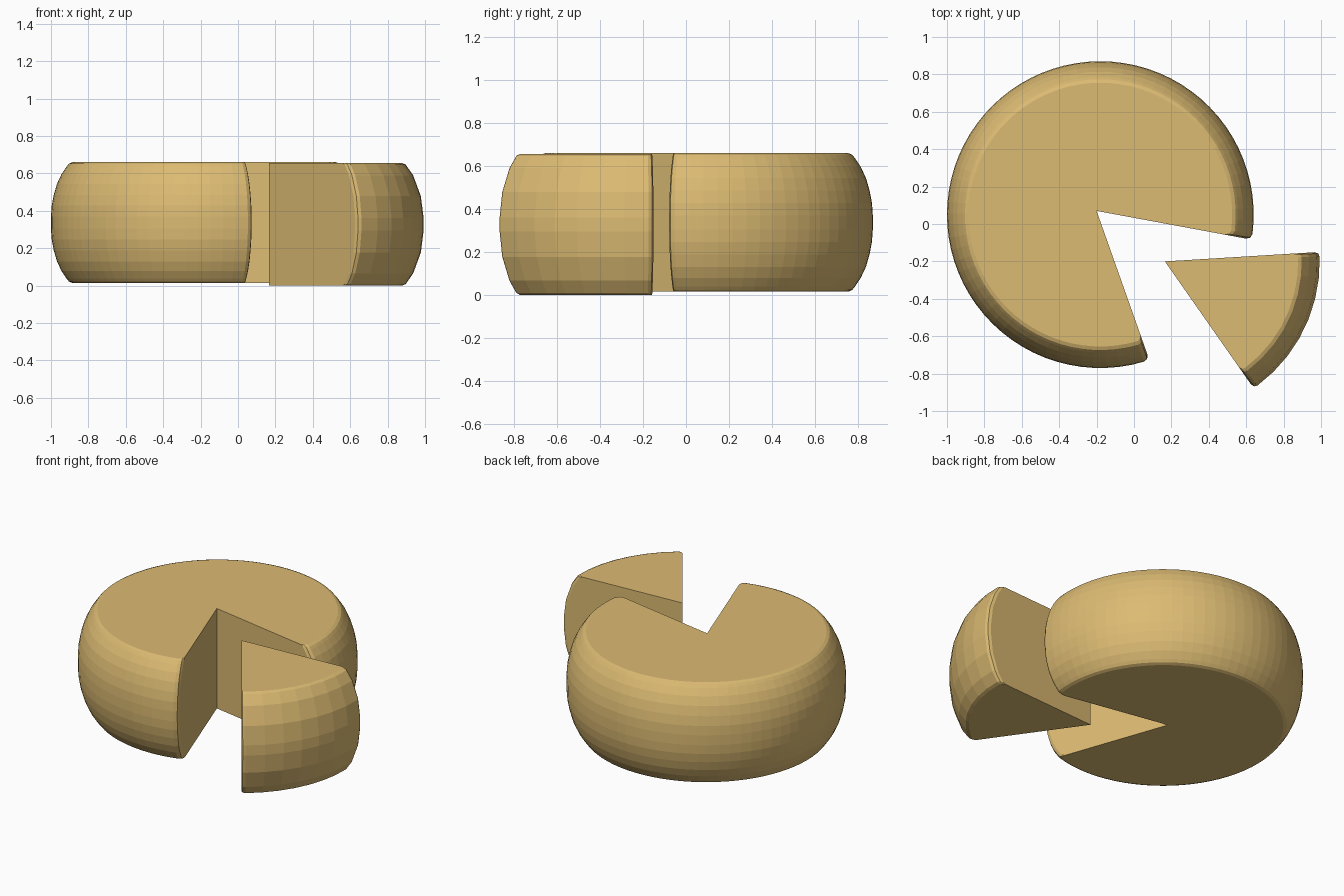
import bpy, bmesh, math
from mathutils import Vector

if "Cube" in bpy.data.objects:
    bpy.data.objects.remove(bpy.data.objects["Cube"])

# One flat colour for the whole cheese
mat = bpy.data.materials.new("cheese_tan")
mat.diffuse_color = (0.716, 0.497, 0.171, 1)
mat.use_nodes = True
mat.node_tree.nodes["Principled BSDF"].inputs["Base Color"].default_value = mat.diffuse_color

# Half profile: (radius below maximum, height fraction from middle to top)
HALF = [(0.0, 0.1), (0.004, 0.28), (0.015, 0.46), (0.032, 0.64),
        (0.056, 0.80), (0.083, 0.925), (0.096, 0.975), (0.115, 1.0)]


def profile(z0, z1, radius, rows):
    """Bulging side from the bottom rim to the top rim."""
    mid, half = (z0 + z1) / 2, (z1 - z0) / 2
    pts = [(radius - d, f) for d, f in rows]
    return [(r, mid - f * half) for r, f in reversed(pts)] + \
           [(r, mid + f * half) for r, f in pts]


def ray_hit(tip, centre, r, ang):
    """Distance from the tip to the circle along a direction."""
    d = Vector((math.cos(ang), math.sin(ang)))
    o = tip - centre
    b = o.dot(d)
    return -b + math.sqrt(b * b - o.length_squared + r * r)


def sector(name, tip, centre, prof, a0, a1, segs, soft):
    """Solid pie sector with a bulging rind and softened cut corners."""
    tip, centre = Vector(tip), Vector(centre)
    a0, a1 = math.radians(a0), math.radians(a1)
    e = soft / prof[len(prof) // 2][0]
    # angle and inset of each outline point; the ends curl in to the cut
    outline = [(a0, soft), (a0 + e * 0.3, soft * 0.3)]
    outline += [(a0 + e + (a1 - a0 - 2 * e) * i / segs, 0) for i in range(segs + 1)]
    outline += [(a1 - e * 0.3, soft * 0.3), (a1, soft)]
    bm = bmesh.new()
    rings = []
    for r, z in prof:
        ring = [bm.verts.new((tip.x, tip.y, z))]
        for ang, inset in outline:
            d = ray_hit(tip, centre, r, ang) - inset
            ring.append(bm.verts.new((tip.x + d * math.cos(ang),
                                      tip.y + d * math.sin(ang), z)))
        rings.append(ring)
    n = len(rings[0])
    for lo, hi in zip(rings, rings[1:]):
        for i in range(n):
            j = (i + 1) % n
            bm.faces.new((lo[i], lo[j], hi[j], hi[i]))
    # flat top and bottom as fans from the tip
    for i in range(1, n - 1):
        bm.faces.new((rings[-1][0], rings[-1][i], rings[-1][i + 1]))
        bm.faces.new((rings[0][0], rings[0][i + 1], rings[0][i]))
    bmesh.ops.recalc_face_normals(bm, faces=bm.faces)
    me = bpy.data.meshes.new(name)
    bm.to_mesh(me)
    bm.free()
    me.materials.append(mat)
    ob = bpy.data.objects.new(name, me)
    bpy.context.collection.objects.link(ob)
    return ob


# Large wheel with a 60 degree wedge missing
sector("cheese_wheel", (-0.2, 0.07), (-0.18, 0.05),
       profile(0.014, 0.66, 0.82, HALF), -10.5, 289.5, 64, 0.03)

# Cut wedge pulled out, with coarser facets
sector("cheese_wedge", (0.165, -0.2), (0.165, -0.2),
       profile(0.0, 0.655, 0.828, HALF[::2] + HALF[-1:]), -55, 3.5, 7, 0.025)
